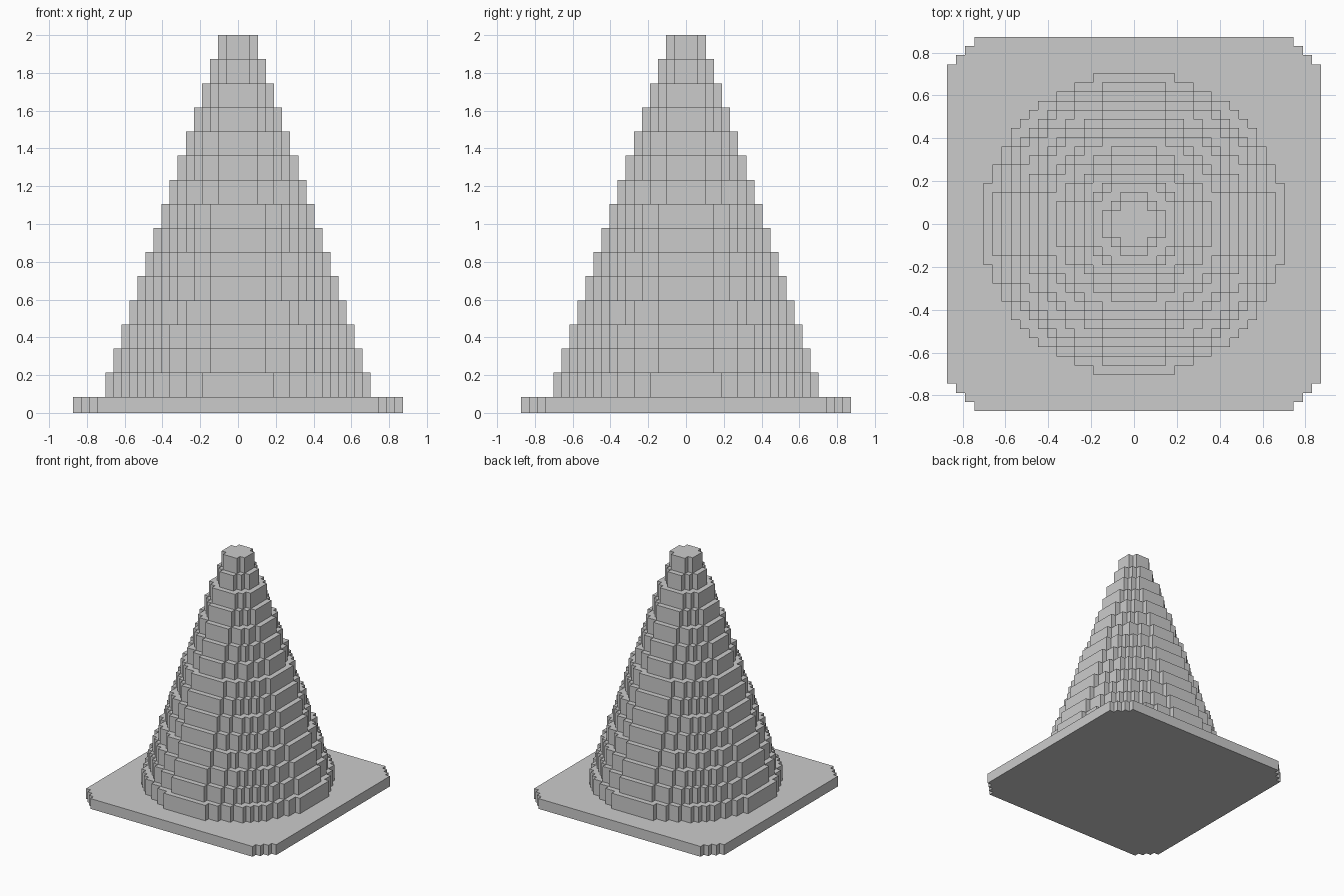
import bpy
import bmesh

if "Cube" in bpy.data.objects:
    bpy.data.objects.remove(bpy.data.objects["Cube"])

# The model is a stepped cone on a plate, laid out on a grid of 47 units height
U = 2 / 47
HALF = 20          # plate reaches 20 cells each side of the centre cell
LEVELS = [0, 2] + [2 + 3 * i for i in range(1, 16)]   # terrace heights in units


def level(x, y):
    """Index of the terrace that tops the given cell (0 = empty)."""
    if max(abs(x), abs(y)) > HALF or abs(x) + abs(y) > 37:
        return 0
    discs = sum(x * x + y * y <= (r + 0.5) ** 2 for r in range(2, 17))
    return 1 + discs


bm = bmesh.new()


def quad(*pts):
    bm.faces.new([bm.verts.new((x * U, y * U, z * U)) for x, y, z in pts])


cells = range(-HALF, HALF + 1)
for x in cells:
    for y in cells:
        top = level(x, y)
        if not top:
            continue
        corners = [(x - .5, y - .5), (x + .5, y - .5), (x + .5, y + .5), (x - .5, y + .5)]
        # Terrace and underside
        quad(*[(a, b, LEVELS[top]) for a, b in corners])
        quad(*[(a, b, 0) for a, b in reversed(corners)])
        # Walls down to each lower neighbour, one quad per step
        for k, (dx, dy) in enumerate([(0, -1), (1, 0), (0, 1), (-1, 0)]):
            p, q = corners[k], corners[(k + 1) % 4]
            for n in range(level(x + dx, y + dy), top):
                lo, hi = LEVELS[n], LEVELS[n + 1]
                quad((*p, lo), (*q, lo), (*q, hi), (*p, hi))

bmesh.ops.remove_doubles(bm, verts=bm.verts, dist=U * 0.01)
bmesh.ops.recalc_face_normals(bm, faces=bm.faces)

mesh = bpy.data.meshes.new("stepped_cone")
bm.to_mesh(mesh)
bm.free()
bpy.context.collection.objects.link(bpy.data.objects.new("stepped_cone", mesh))
